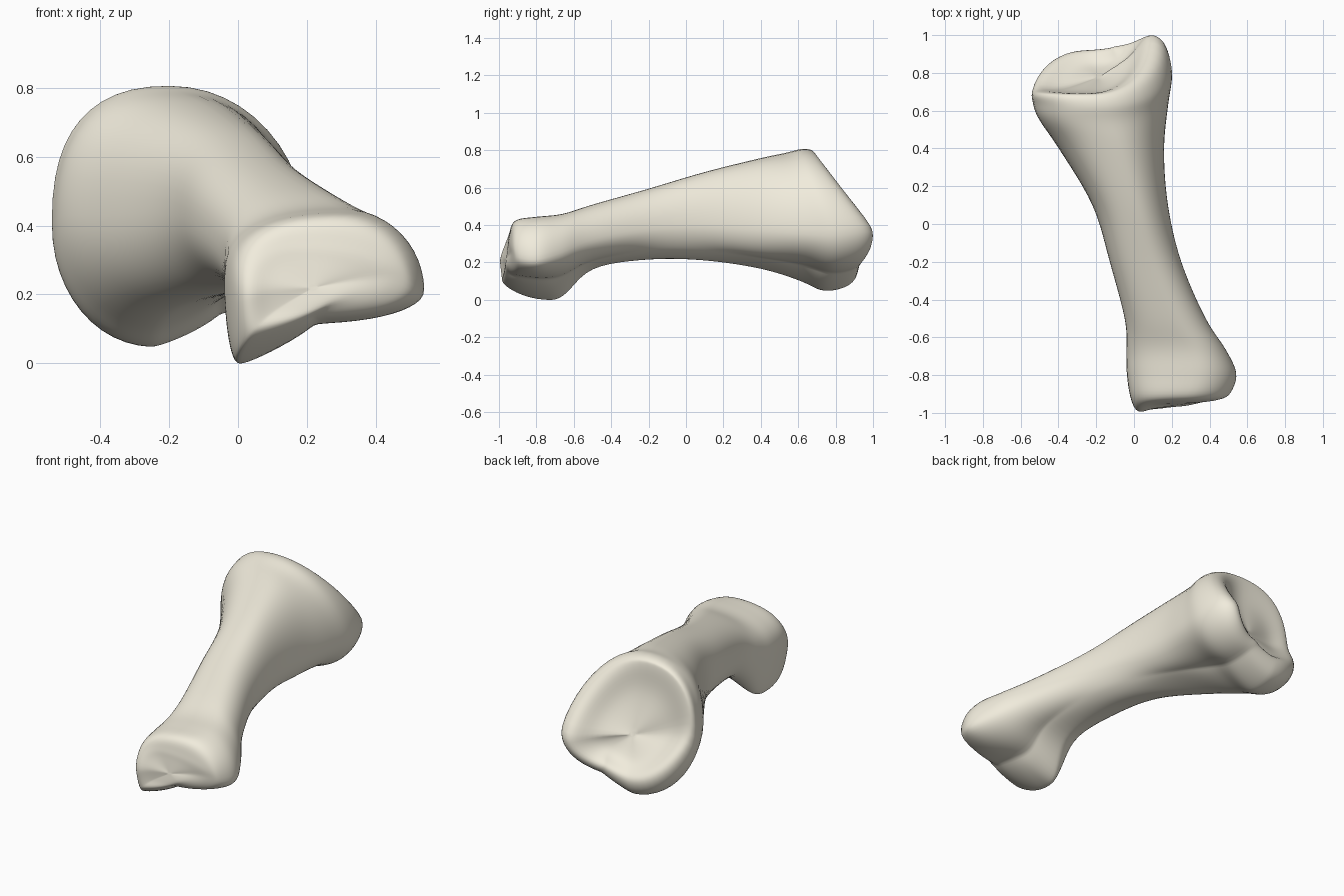
import bpy
import bmesh
from math import sin, cos, pi
from mathutils import Vector

cube = bpy.data.objects.get("Cube")
if cube:
    bpy.data.objects.remove(cube, do_unlink=True)

QUARTER = 12   # points in each arc of a ring
STEPS = 6      # interpolated rings between two key rings


def arc(side, pole, power=1.0, lean=1.0, count=QUARTER):
    """Superelliptic quarter from a sideways extreme to a top or bottom extreme."""
    points = []
    for i in range(count + 1):
        angle = i / count * pi / 2
        c = max(cos(angle), 0) ** power
        s = max(sin(angle), 0) ** power
        y = side[1] + (pole[1] - side[1]) * sin(angle) ** lean
        points.append(Vector((pole[0] + (side[0] - pole[0]) * c, y,
                              side[2] + (pole[2] - side[2]) * s)))
    return points


def ring(left, top, right, bottom, dent=None):
    """Closed ring through four extremes, with an optional notch on the lower +x side."""
    upper = arc(right, top)[:-1] + arc(left, top, 0.8)[:0:-1]
    lower = arc(left, bottom)[:-1]
    if dent:
        # The keel rises to the notch, then a round lobe leads to the +x side
        lower += arc(dent, bottom, 1.6)[:0:-1] + arc(right, dent, 1, 3)[:0:-1]
    else:
        lower += arc(right, bottom, count=2 * QUARTER)[:0:-1]
    return upper + lower


def flat_ring(y, *extremes):
    return ring(*[(x, y, z) for x, z in extremes])


def shrink(points, scale, shift):
    """Copy of a ring, scaled about its middle and moved."""
    middle = sum(points, Vector()) / len(points)
    return [middle + (p - middle) * scale + Vector(shift) for p in points]


def spline(a, b, c, d, t):
    return 0.5 * (2 * b + (c - a) * t + (2 * a - 5 * b + 4 * c - d) * t ** 2
                  + (3 * b - a - 3 * c + d) * t ** 3)


def loft(name, keys):
    rings = []
    for i in range(len(keys) - 1):
        four = [keys[max(0, min(len(keys) - 1, i + k))] for k in (-1, 0, 1, 2)]
        for step in range(STEPS):
            rings.append([spline(*p, step / STEPS) for p in zip(*four)])
    rings.append(keys[-1])

    bm = bmesh.new()
    loops = [[bm.verts.new(p) for p in r] for r in rings]
    for low, high in zip(loops, loops[1:]):
        for j in range(len(low)):
            k = (j + 1) % len(low)
            bm.faces.new((low[j], low[k], high[k], high[j]))
    bm.faces.new(loops[0])
    bm.faces.new(loops[-1])
    bmesh.ops.recalc_face_normals(bm, faces=bm.faces)
    mesh = bpy.data.meshes.new(name)
    bm.to_mesh(mesh)
    bm.free()
    obj = bpy.data.objects.new(name, mesh)
    bpy.context.collection.objects.link(obj)
    return obj


# Front knuckle: a keel on the -x side and a lobe on the +x side
nose = [(.02, -.995, .21), (.2, -.945, .35), (.46, -.925, .25), (.045, -.98, .09)]
face = ring(*nose)
knuckle = [
    shrink(face, .03, (0, 0, .01)),
    shrink(face, .55, (-.01, 0, .01)),
    ring(*nose, (.22, -.935, .14)),
    ring((-.02, -.92, .23), (.28, -.915, .425), (.515, -.89, .22),
         (.005, -.89, .03), (.23, -.88, .125)),
    ring((-.04, -.78, .25), (.32, -.8, .445), (.545, -.79, .21),
         (0, -.77, 0), (.22, -.77, .115)),
    flat_ring(-.66, (-.04, .28), (.29, .46), (.485, .25), (.02, .015), (.2, .13)),
]

# Shaft
shaft = [
    flat_ring(-.5, (-.05, .33), (.2, .51), (.38, .32), (.08, .165), (.22, .21)),
    flat_ring(-.2, (-.13, .4), (.08, .595), (.25, .38), (.05, .215)),
    flat_ring(.1, (-.22, .43), (0, .685), (.18, .4), (-.02, .21)),
    flat_ring(.4, (-.4, .42), (-.1, .76), (.16, .39), (-.18, .165), (.03, .225)),
]

# Flared rear head with its notch, slanted rim and shallow socket
rim = [(-.5, .71, .44), (-.22, .69, .76), (.08, 1, .38), (-.26, .92, .18)]
socket = ring(*rim)
head = [
    ring((-.51, .56, .42), (-.17, .54, .79), (.185, .65, .37),
         (-.24, .61, .1), (-.05, .62, .19)),
    ring((-.54, .65, .39), (-.19, .62, .81), (.205, .81, .37),
         (-.25, .74, .045), (-.05, .78, .145)),
    ring((-.54, .69, .42), (-.21, .675, .8), (.165, .96, .39),
         (-.26, .88, .08), (-.07, .91, .17)),
    ring(*rim, (-.11, .94, .23)),
    shrink(socket, .6, (0, -.05, -.02)),
    shrink(socket, .03, (0, -.07, -.035)),
]

bone = loft("bone", knuckle + shaft + head)
relax = bone.modifiers.new("soften", 'SMOOTH')
relax.factor = 0.5
relax.iterations = 8

# Pale ivory surface
ivory = bpy.data.materials.new("ivory")
ivory.use_nodes = True
ivory.diffuse_color = (.88, .84, .72, 1)
ivory.node_tree.nodes["Principled BSDF"].inputs["Base Color"].default_value = ivory.diffuse_color
bone.data.materials.append(ivory)

bpy.context.view_layer.objects.active = bone
bone.select_set(True)
bpy.ops.object.shade_smooth()
